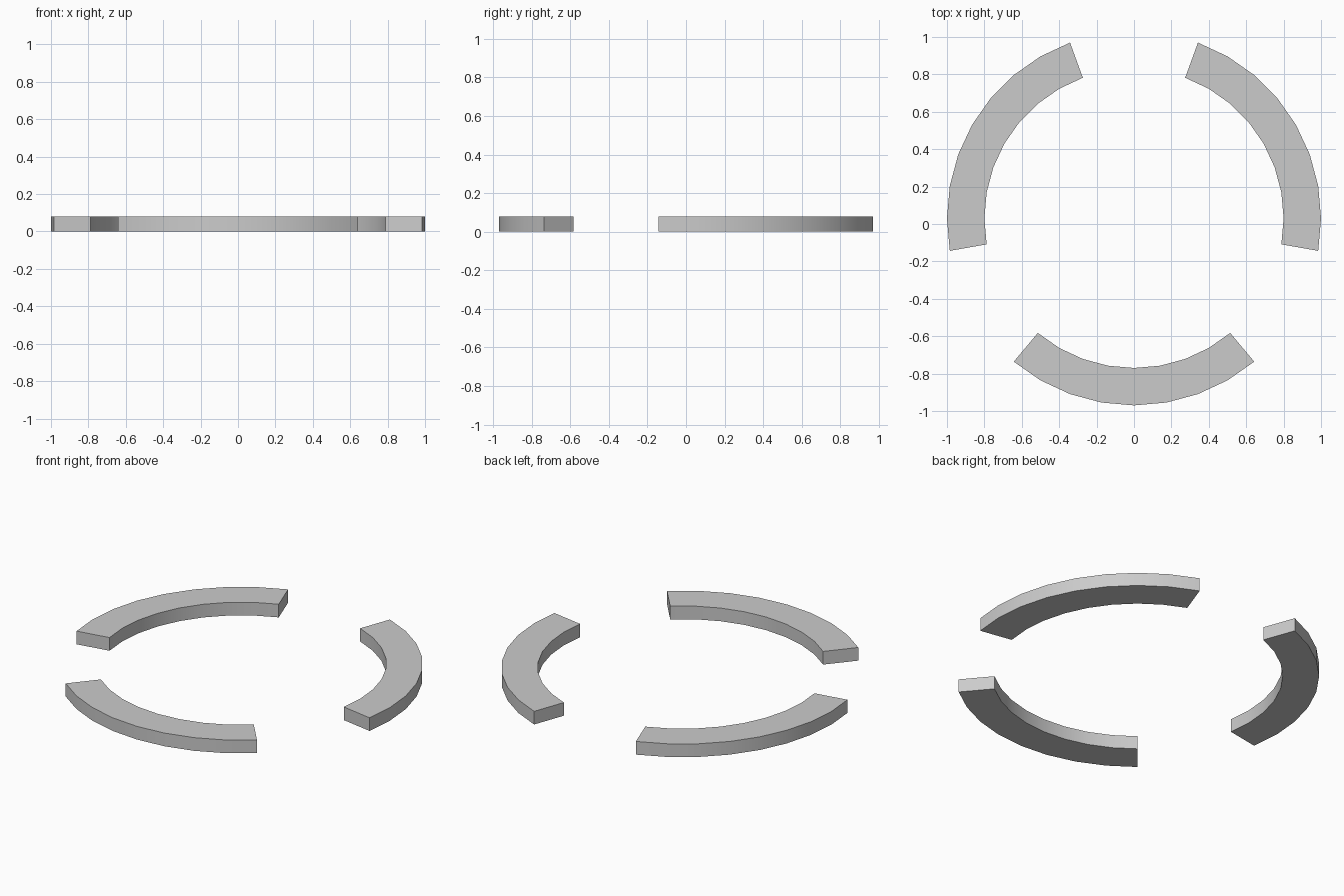
import bpy, bmesh
from math import radians, cos, sin

if "Cube" in bpy.data.objects:
    bpy.data.objects.remove(bpy.data.objects["Cube"])

OUTER, INNER, HEIGHT = 1.0, 0.8, 0.08
CENTRE_Y = 0.0302   # ring centre, so the three arcs are centred on y = 0
STEPS = 8           # 10 degrees per step


def arc_segment(name, start, end):
    """Flat curved bar with a rectangular section, angles in degrees."""
    bm = bmesh.new()
    angles = [radians(start + (end - start) * i / STEPS) for i in range(STEPS + 1)]
    rings = []
    for a in angles:
        section = [(INNER, 0), (OUTER, 0), (OUTER, HEIGHT), (INNER, HEIGHT)]
        rings.append([bm.verts.new((r * cos(a), CENTRE_Y + r * sin(a), z))
                      for r, z in section])
    for r0, r1 in zip(rings, rings[1:]):
        for k in range(4):
            n = (k + 1) % 4
            bm.faces.new((r0[k], r0[n], r1[n], r1[k]))
    bm.faces.new(rings[0])
    bm.faces.new(rings[-1])
    bmesh.ops.recalc_face_normals(bm, faces=bm.faces)
    mesh = bpy.data.meshes.new(name)
    bm.to_mesh(mesh)
    bm.free()
    obj = bpy.data.objects.new(name, mesh)
    bpy.context.collection.objects.link(obj)
    # smooth curved walls, sharp corners
    bpy.ops.object.select_all(action='DESELECT')
    obj.select_set(True)
    bpy.context.view_layer.objects.active = obj
    bpy.ops.object.shade_smooth_by_angle(angle=radians(30))


# Three 80 degree arcs, evenly spaced around the ring
for name, middle in (("right_arc", 30), ("left_arc", 150), ("front_arc", 270)):
    arc_segment(name, middle - 40, middle + 40)
